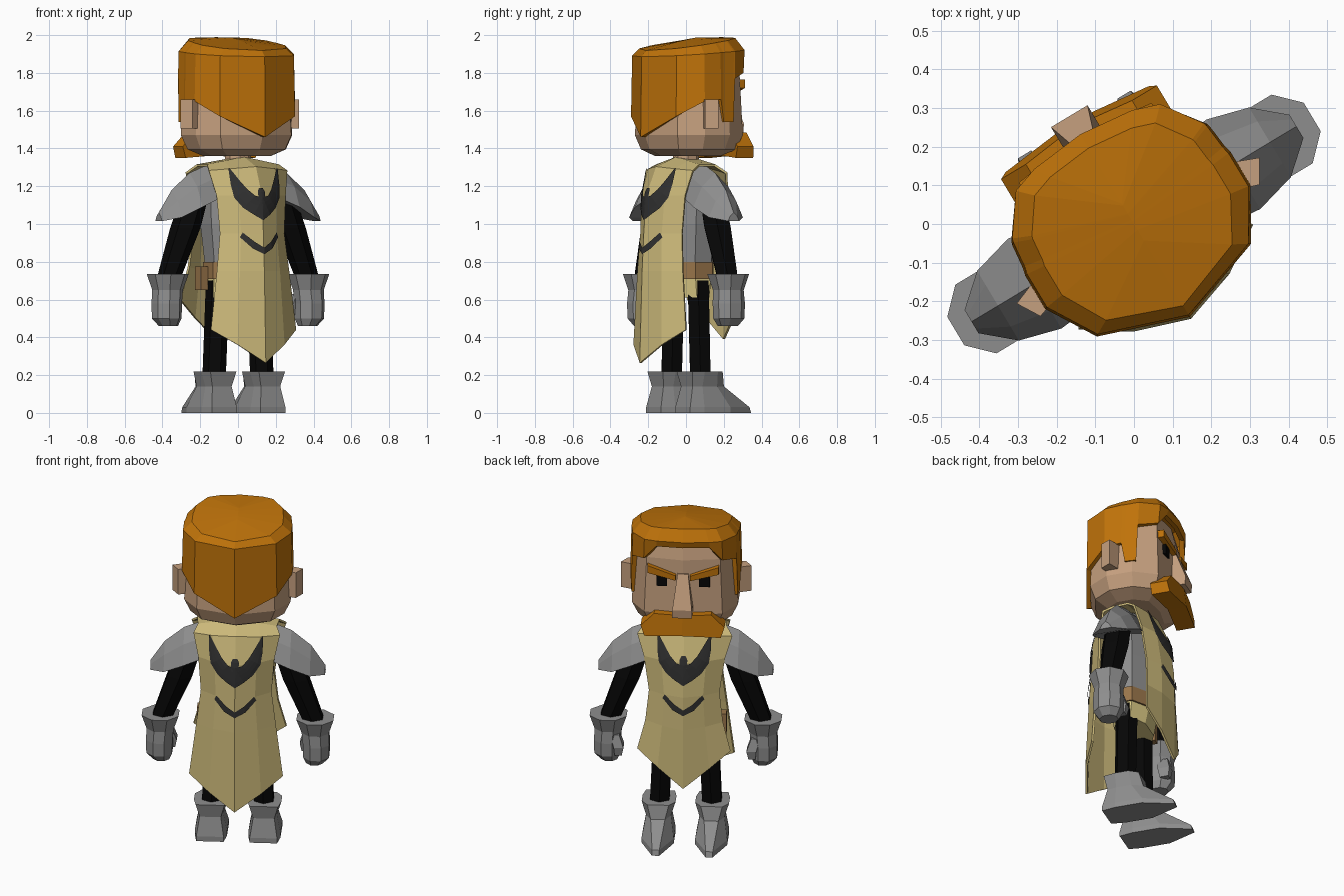
import bpy, bmesh, math
from mathutils import Matrix

if "Cube" in bpy.data.objects:
    bpy.data.objects.remove(bpy.data.objects["Cube"])

TURN = Matrix.Rotation(math.radians(31), 4, 'Z')   # figure is built facing +y, then turned


def material(name, r, g, b):
    m = bpy.data.materials.new(name)
    m.diffuse_color = (r, g, b, 1)
    m.use_nodes = True
    m.node_tree.nodes["Principled BSDF"].inputs["Base Color"].default_value = m.diffuse_color
    return m


HAIR = material("ginger hair", 0.52, 0.17, 0.003)
SKIN = material("skin", 0.56, 0.35, 0.21)
CLOTH = material("tan cloth", 0.62, 0.50, 0.20)
PALE = material("pale cloth", 0.74, 0.62, 0.25)
STEEL = material("steel grey", 0.27, 0.27, 0.27)
BLACK = material("black cloth", 0.002, 0.002, 0.002)
DARK = material("dark grey paint", 0.03, 0.03, 0.03)
BROWN = material("brown leather", 0.32, 0.18, 0.07)


def make(name, verts, faces, mat, mirror=False):
    verts, faces = list(verts), list(faces)
    if mirror:
        n = len(verts)
        verts += [(-x, y, z) for x, y, z in verts]
        faces += [[i + n for i in reversed(f)] for f in faces]
    me = bpy.data.meshes.new(name)
    me.from_pydata(verts, [], faces)
    bm = bmesh.new()
    bm.from_mesh(me)
    bmesh.ops.remove_doubles(bm, verts=bm.verts, dist=1e-5)
    bmesh.ops.recalc_face_normals(bm, faces=bm.faces)
    bm.to_mesh(me)
    bm.free()
    me.transform(TURN)
    me.materials.append(mat)
    ob = bpy.data.objects.new(name, me)
    bpy.context.collection.objects.link(ob)
    return ob


def loft(name, rings, mat, mirror=False, caps=(True, True)):
    n = len(rings[0])
    faces = [[k * n + i, k * n + (i + 1) % n, (k + 1) * n + (i + 1) % n, (k + 1) * n + i]
             for k in range(len(rings) - 1) for i in range(n)]
    if caps[0]:
        faces.append(list(range(n))[::-1])
    if caps[1]:
        faces.append([(len(rings) - 1) * n + i for i in range(n)])
    return make(name, [v for r in rings for v in r], faces, mat, mirror)


def ngon(x, y, z, rx, ry, n=8):
    return [(x + rx * math.cos(2 * math.pi * (i + .5) / n),
             y + ry * math.sin(2 * math.pi * (i + .5) / n), z) for i in range(n)]


def rect(x0, x1, y0, y1, z):
    return [(x0, y0, z), (x1, y0, z), (x1, y1, z), (x0, y1, z)]


def both(half):
    """Close a half outline (first and last points on the centre line)."""
    return half + [(-p[0],) + tuple(p[1:]) for p in half[-2:0:-1]]


# boots: pointed toe, pinched ankle, flared cuff
def sole(z, w, back, front, tip, side):
    half = [(tip, front), (w, side), (w, -.03), (.85 * w, back)]
    return [(.15 + x, y, z) for x, y in half + [(-x, y) for x, y in half[::-1]]]


loft("boots", [sole(0, .09, -.11, .30, .02, .13), sole(.03, .09, -.11, .29, .02, .13),
               sole(.14, .07, -.085, .12, .04, .06), sole(.22, .095, -.10, .10, .06, .05)], STEEL, True)

# legs and short underskirt
loft("legs", [ngon(.148, 0, .18, .062, .062, 6), ngon(.125, 0, .70, .062, .065, 6)], BLACK, True)
loft("underskirt", [ngon(0, 0, .61, .19, .10), ngon(0, 0, .73, .19, .125)], PALE)

# belt and pouch
loft("belt", [ngon(0, 0, .71, .20, .135), ngon(0, 0, .80, .20, .135)], BROWN)
loft("pouch", [rect(-.23, -.185, 0, .06, .65), rect(-.23, -.185, 0, .06, .775)], BROWN)

# breastplate and neck
loft("breastplate", [ngon(0, 0, .79, .19, .13), ngon(0, 0, 1.0, .215, .15),
                     ngon(0, 0, 1.2, .22, .14), ngon(0, 0, 1.31, .13, .09)], STEEL)
loft("neck", [ngon(0, 0, 1.28, .07, .07), ngon(0, 0, 1.40, .07, .07)], SKIN)

# arms, gauntlets and thumbs
loft("arms", [ngon(.25, 0, 1.2, .07, .075, 6), ngon(.325, 0, .98, .08, .08, 6),
              ngon(.425, 0, .72, .065, .06, 6)], BLACK, True)
loft("gauntlets", [ngon(.43, 0, .46, .05, .055), ngon(.44, 0, .50, .078, .085), ngon(.44, 0, .58, .08, .088),
                   ngon(.435, 0, .65, .082, .082), ngon(.434, 0, .735, .112, .112)], STEEL, True)
loft("thumbs", [rect(.355, .395, .03, .08, .51), rect(.345, .40, .02, .09, .56),
                rect(.37, .42, .01, .07, .63)], STEEL, True)


# shoulder guards: arched sections running outwards
def arch(u, d, top, low):
    return [(u, -d, low), (u, -.6 * d, low + .6 * (top - low)), (u, 0, top),
            (u, .6 * d, low + .6 * (top - low)), (u, d, low)]


loft("shoulder_guards", [arch(.15, .12, 1.33, 1.15), arch(.30, .135, 1.27, 1.09),
                         arch(.41, .105, 1.18, 1.035), arch(.49, .035, 1.06, 1.015)], STEEL, True)

# tabard: rows of centre z, edge z, centre y, edge y, half width
FRONT = [(.39, .60, .235, .165, .26), (.75, .77, .235, .15, .215), (.95, .95, .23, .14, .195),
         (1.15, 1.15, .205, .12, .225), (1.30, 1.27, .14, .09, .265)]
BACK = [(.265, .44, -.28, -.155, .26), (.75, .75, -.265, -.15, .22), (.95, .95, -.255, -.14, .195),
        (1.15, 1.15, -.24, -.13, .21), (1.30, 1.28, -.18, -.10, .24)]
TOP = [(1.345, 1.31, .05, .04, .23), (1.35, 1.31, -.06, -.05, .22)]
COLS = (-1, -.55, 0, .55, 1)
rows = FRONT + TOP + BACK[::-1]
verts = [(w * t, c + (e - c) * abs(t) ** 1.6, zc + (ze - zc) * abs(t))
         for zc, ze, c, e, w in rows for t in COLS]
faces = [[r * 5 + i, r * 5 + i + 1, r * 5 + i + 6, r * 5 + i + 5]
         for r in range(len(rows) - 1) for i in range(4)]
tabard = make("tabard", verts, faces, CLOTH)
sol = tabard.modifiers.new("thickness", 'SOLIDIFY')
sol.thickness, sol.offset = .012, 0


# painted marks that follow the cloth: strips of (inner u, z), (outer u, z)
def cloth_y(u, z, panel):
    for a, b in zip(panel, panel[1:]):
        if z <= b[0]:
            break
    k = (z - a[0]) / (b[0] - a[0])
    c, e, w = (a[i] + (b[i] - a[i]) * k for i in (2, 3, 4))
    y = c + (e - c) * min(1, u / w) ** 1.6
    return y + math.copysign(.011, c)


def mark(name, strip, panel):
    n = 4
    verts = [(u, cloth_y(u, z, panel), z) for p, q in strip for i in range(n + 1)
             for u, z in [(p[0] + (q[0] - p[0]) * i / n, p[1] + (q[1] - p[1]) * i / n)]]
    faces = [[r * (n + 1) + i, r * (n + 1) + i + 1, (r + 1) * (n + 1) + i + 1, (r + 1) * (n + 1) + i]
             for r in range(len(strip) - 1) for i in range(n)]
    make(name, verts, faces, DARK, True)


WING = [((.145, 1.295), (.152, 1.295)), ((.105, 1.23), (.15, 1.21)), ((.075, 1.185), (.14, 1.14)),
        ((.04, 1.15), (.10, 1.085)), ((0, 1.14), (.05, 1.05)), ((0, 1.09), (0, 1.02))]
CHEVRON = [((.105, .955), (.118, .93)), ((.05, .905), (.06, .87)), ((0, .875), (0, .84))]
CREST = [((0, 1.19), (.012, 1.19)), ((0, 1.17), (.022, 1.17)), ((0, 1.12), (.02, 1.12))]
for side, panel in (("front", FRONT), ("back", BACK)):
    mark(side + "_curved_mark", WING, panel)
    mark(side + "_chevron", CHEVRON, panel)
    mark(side + "_centre_mark", CREST, panel)

# head: faceted block with a tapered jaw
PLAN = both([(0, .25), (.215, .215), (.292, .09), (.292, -.06), (.215, -.18), (0, -.25)])
loft("head", [[(x * s, y * s, z) for x, y in PLAN]
              for s, z in ((.62, 1.36), (.90, 1.395), (1.02, 1.47), (.96, 1.80), (.88, 1.885))], SKIN)

# hair: shell whose lower edge gives fringe, sideburns and nape
EDGE = both([(0, .26, 1.885), (.15, .245, 1.885), (.222, .222, 1.80), (.295, .125, 1.77), (.298, .115, 1.54),
             (.305, .05, 1.54), (.31, .03, 1.66), (.31, -.07, 1.65), (.232, -.20, 1.57), (0, -.28, 1.46)])
loft("hair", [[(x * .9, y * .9, z) for x, y, z in EDGE],
              [(x, y, z) for x, y, z in EDGE],
              [(x * .98, y * (1.04 if y > 0 else .98), 1.905 + .07 * y) for x, y, z in EDGE],
              [(x * .82, y * .88, 1.955 + .13 * y) for x, y, z in EDGE],
              [(0, y * .25, 1.975 + .05 * y) for x, y, z in EDGE]], HAIR, caps=(False, False))

# ears: swept back at the outer edge
loft("ears", [[(.27, -.06, z), (.33, -.08, z), (.366, -.02, z), (.29, .01, z)] for z in (1.505, 1.66)], SKIN, True)

# nose
loft("nose", [rect(-.055, .055, .2, .32, 1.48), rect(-.055, .055, .2, .325, 1.53),
              rect(-.03, .03, .2, .25, 1.72)], SKIN)

# eyes and brows
loft("eyes", [rect(.09, .15, .21, .241, 1.64), rect(.09, .15, .21, .240, 1.70)], BLACK, True)
loft("brows", [[(.04, y, 1.685), (.04, y, 1.715), (.20, y - .02, 1.765), (.20, y - .02, 1.72)]
               for y in (.21, .265)], HAIR, True)

# moustache: drooping wedge, mirrored halves
WHISKER = [(0, 1.485), (.16, 1.485), (.235, 1.41), (.215, 1.35), (0, 1.365)]
loft("moustache", [[(u, .20 - .1 * u, z) for u, z in WHISKER],
                   [(u, .295 - .12 * u + .12 * (1.49 - z), z) for u, z in WHISKER]], HAIR, True)
